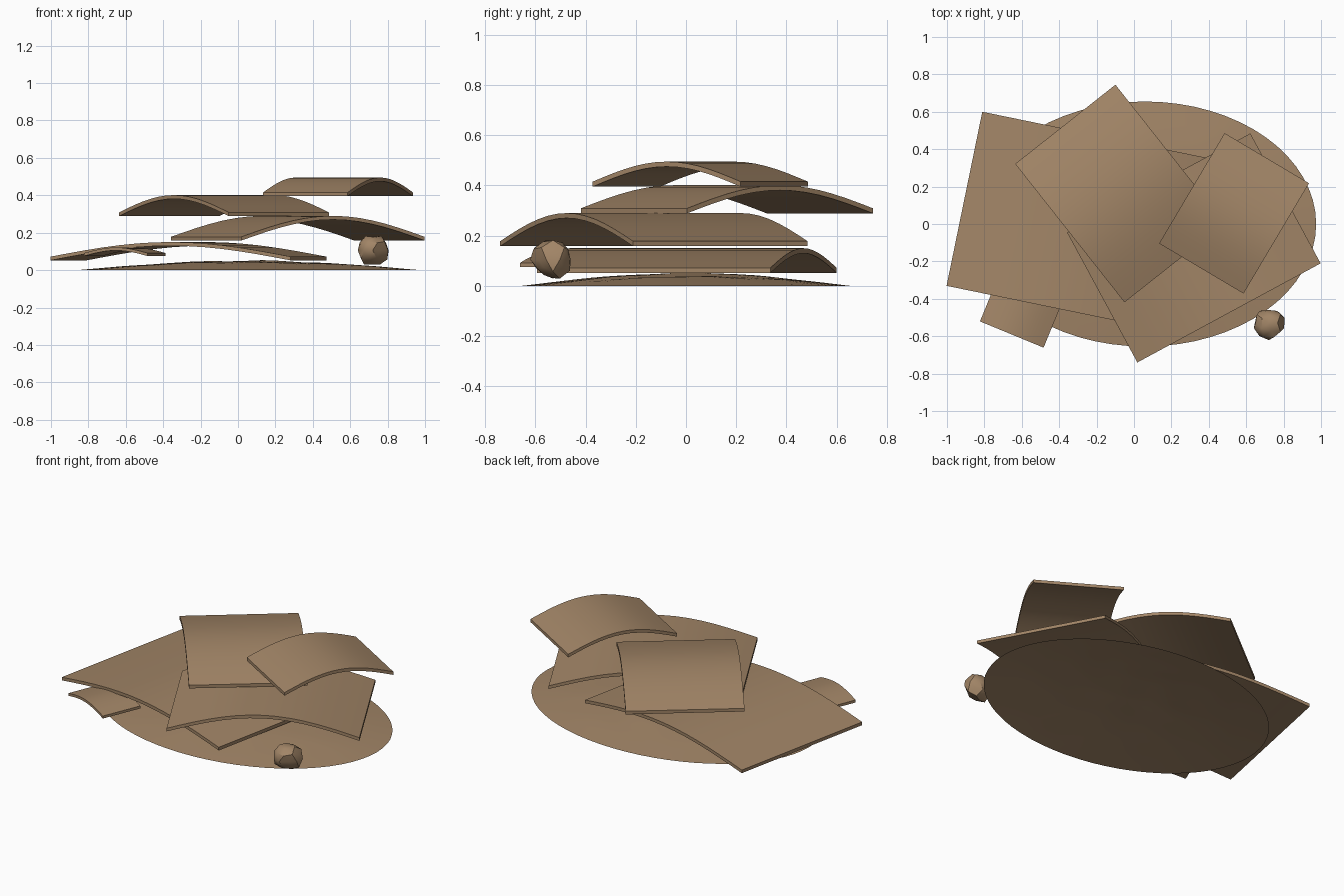
import bpy, bmesh, math, random
from mathutils import Vector, noise

random.seed(4)
cube = bpy.data.objects.get("Cube")
if cube:
    bpy.data.objects.remove(cube, do_unlink=True)

# One flat brown for everything
brown = bpy.data.materials.new("weathered brown")
brown.use_nodes = True
colour = (0.36, 0.235, 0.135, 1)
brown.diffuse_color = colour
shader = next(n for n in brown.node_tree.nodes if n.type == "BSDF_PRINCIPLED")
shader.inputs["Base Color"].default_value = colour
shader.inputs["Roughness"].default_value = 0.9


def finish(name, bm, angle):
    """Turn a bmesh into a shaded, coloured object."""
    bmesh.ops.recalc_face_normals(bm, faces=bm.faces)
    mesh = bpy.data.meshes.new(name)
    bm.to_mesh(mesh)
    bm.free()
    mesh.materials.append(brown)
    obj = bpy.data.objects.new(name, mesh)
    bpy.context.collection.objects.link(obj)
    bpy.ops.object.select_all(action="DESELECT")
    obj.select_set(True)
    bpy.context.view_layer.objects.active = obj
    bpy.ops.object.shade_smooth_by_angle(angle=math.radians(angle))
    return obj


def bent_sheet(name, centre, length, depth, turn, bottom, rise, thick=0.02, steps=14):
    """Rectangular sheet arched along its length."""
    bm = bmesh.new()
    upper, lower = [], []
    for i in range(steps + 1):
        u = 2 * i / steps - 1
        z = rise * math.cos(u * math.pi / 2)
        upper.append((u * length / 2, z + thick))
        lower.append((u * length / 2, z))
    outline = lower + upper[::-1]
    n = len(outline)
    front, back = [[bm.verts.new((x, s * depth / 2, z)) for x, z in outline] for s in (-1, 1)]
    for i in range(n):
        j = (i + 1) % n
        bm.faces.new((front[i], front[j], back[j], back[i]))
    # Side strips as quads
    for side in (front, back):
        for i in range(steps):
            bm.faces.new((side[i], side[i + 1], side[n - 2 - i], side[n - 1 - i]))
    obj = finish(name, bm, 30)
    obj.location = (*centre, bottom)
    obj.rotation_euler.z = math.radians(turn)


# Low uneven mound: an open domed oval
bm = bmesh.new()
rings, sides = 12, 64
top = bm.verts.new((0.057, 0, 0.05))
previous = None
for r in range(1, rings + 1):
    t = r / rings
    ring = []
    for k in range(sides):
        a = math.tau * k / sides
        x, y = 0.917 * t * math.cos(a), 0.655 * t * math.sin(a)
        bump = 0.008 * noise.noise(Vector((x * 5, y * 5, 0))) * (1 - t)
        ring.append(bm.verts.new((x + 0.057, y, 0.05 * math.cos(t * math.pi / 2) + bump)))
    for k in range(sides):
        m = (k + 1) % sides
        if previous:
            bm.faces.new((previous[k], ring[k], ring[m], previous[m]))
        else:
            bm.faces.new((top, ring[k], ring[m]))
    previous = ring
mound = finish("ground_mound", bm, 30)
if mound.data.polygons[0].normal.z < 0:
    mound.data.flip_normals()

# Stacked curved sheets, lowest first
bent_sheet("small_scrap", (-0.605, -0.473), 0.368, 0.255, -22.4, 0.075, 0.03, 0.016)
bent_sheet("bottom_sheet", (-0.265, 0.003), 1.31, 0.95, -11.6, 0.052, 0.078)
bent_sheet("lower_sheet", (0.32, -0.128), 1.114, 0.79, 28.4, 0.158, 0.112)
bent_sheet("upper_sheet", (-0.075, 0.163), 0.943, 0.683, -51.7, 0.289, 0.092)
bent_sheet("top_sheet", (0.535, 0.057), 0.686, 0.525, 59.3, 0.395, 0.08)

# Crumpled lump beside the pile
bm = bmesh.new()
bmesh.ops.create_icosphere(bm, subdivisions=2, radius=0.085)
for v in bm.verts:
    v.co *= random.uniform(0.8, 1.1)
lump = finish("crumpled_lump", bm, 30)
lump.location = (0.72, -0.53, 0.105)
